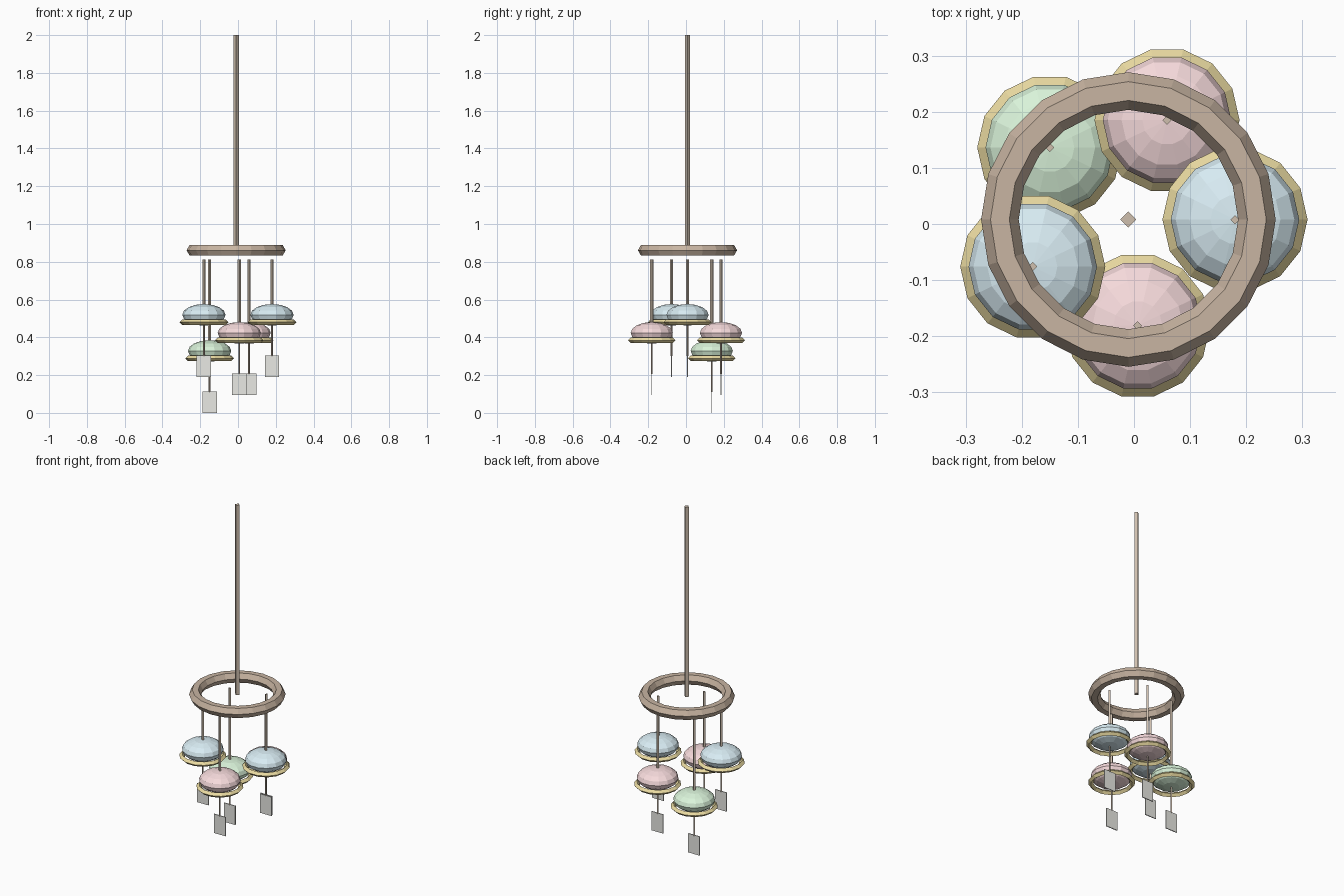
import bpy, math

if "Cube" in bpy.data.objects:
    bpy.data.objects.remove(bpy.data.objects["Cube"])

CX, CY = -0.01, 0.008   # axis of the hanging ring


def mat(name, rgb):
    m = bpy.data.materials.new(name)
    m.diffuse_color = (*rgb, 1)
    m.use_nodes = True
    m.node_tree.nodes["Principled BSDF"].inputs["Base Color"].default_value = m.diffuse_color
    return m


wood = mat("wood", (0.58, 0.46, 0.36))
cord = mat("cord", (0.62, 0.52, 0.42))
gold = mat("gold", (0.83, 0.71, 0.36))
paper = mat("paper", (0.82, 0.82, 0.78))
shades = [mat("blue", (0.69, 0.84, 0.90)),
          mat("pink", (0.92, 0.70, 0.71)),
          mat("green", (0.70, 0.90, 0.70))]


def make(name, verts, faces, loc, material):
    me = bpy.data.meshes.new(name)
    me.from_pydata(verts, [], faces)
    me.materials.append(material)
    ob = bpy.data.objects.new(name, me)
    ob.location = loc
    bpy.context.collection.objects.link(ob)
    return ob


def ring_verts(pts, n):
    return [(r * math.cos(2 * math.pi * i / n), r * math.sin(2 * math.pi * i / n), z)
            for i in range(n) for r, z in pts]


def torus(name, R, r, n, k, loc, material):
    pts = [(R + r * math.cos(2 * math.pi * j / k), r * math.sin(2 * math.pi * j / k))
           for j in range(k)]
    faces = [(i * k + j, (i + 1) % n * k + j, (i + 1) % n * k + (j + 1) % k, i * k + (j + 1) % k)
             for i in range(n) for j in range(k)]
    return make(name, ring_verts(pts, n), faces, loc, material)


def dome(name, R, h, n, k, loc, material):
    m = k - 1
    pts = [(R * math.sin(math.pi * j / k), -h * math.cos(math.pi * j / k)) for j in range(1, k)]
    verts = ring_verts(pts, n) + [(0, 0, -h), (0, 0, h)]
    faces = []
    for i in range(n):
        a, b = i * m, (i + 1) % n * m
        faces += [(a + j, b + j, b + j + 1, a + j + 1) for j in range(m - 1)]
        faces += [(n * m, b, a), (n * m + 1, a + m - 1, b + m - 1)]
    return make(name, verts, faces, loc, material)


def rod(name, r, z0, z1, x, y, material):
    verts = ring_verts([(r, z0), (r, z1)], 4)
    faces = [(2 * i, (2 * i + 2) % 8, (2 * i + 3) % 8, 2 * i + 1) for i in range(4)]
    faces += [(6, 4, 2, 0), (1, 3, 5, 7)]
    return make(name, verts, faces, (x, y, 0), material)


# Suspension rod and main ring
rod("suspension_rod", 0.0143, 0.861, 2.0, CX, CY, cord)
torus("main_ring", 0.229, 0.0335, 20, 6, (CX, CY, 0.861), wood)

# Five bells spaced 1.2 radians apart, at three hanging heights
for i in range(5):
    x = CX + 0.19 * math.cos(1.2 * i)
    y = CY + 0.19 * math.sin(1.2 * i)
    base = 0.0955 * (2 - i % 3)
    mid = base + 0.328
    rod(f"upper_cord_{i}", 0.008, mid, 0.812, x, y, cord)
    dome(f"bell_dome_{i}", 0.1145, 0.0573, 14, 8, (x, y, mid), shades[i % 3])
    torus(f"bell_rim_{i}", 0.1145, 0.0148, 14, 4, (x, y, base + 0.289), gold)
    rod(f"lower_cord_{i}", 0.005, base + 0.11, mid, x, y, cord)
    # Paper tag
    bpy.ops.mesh.primitive_cube_add(size=1, location=(x, y, base + 0.057))
    tag = bpy.context.object
    tag.name = f"tag_{i}"
    tag.scale = (0.076, 0.005, 0.114)
    tag.data.materials.append(paper)
